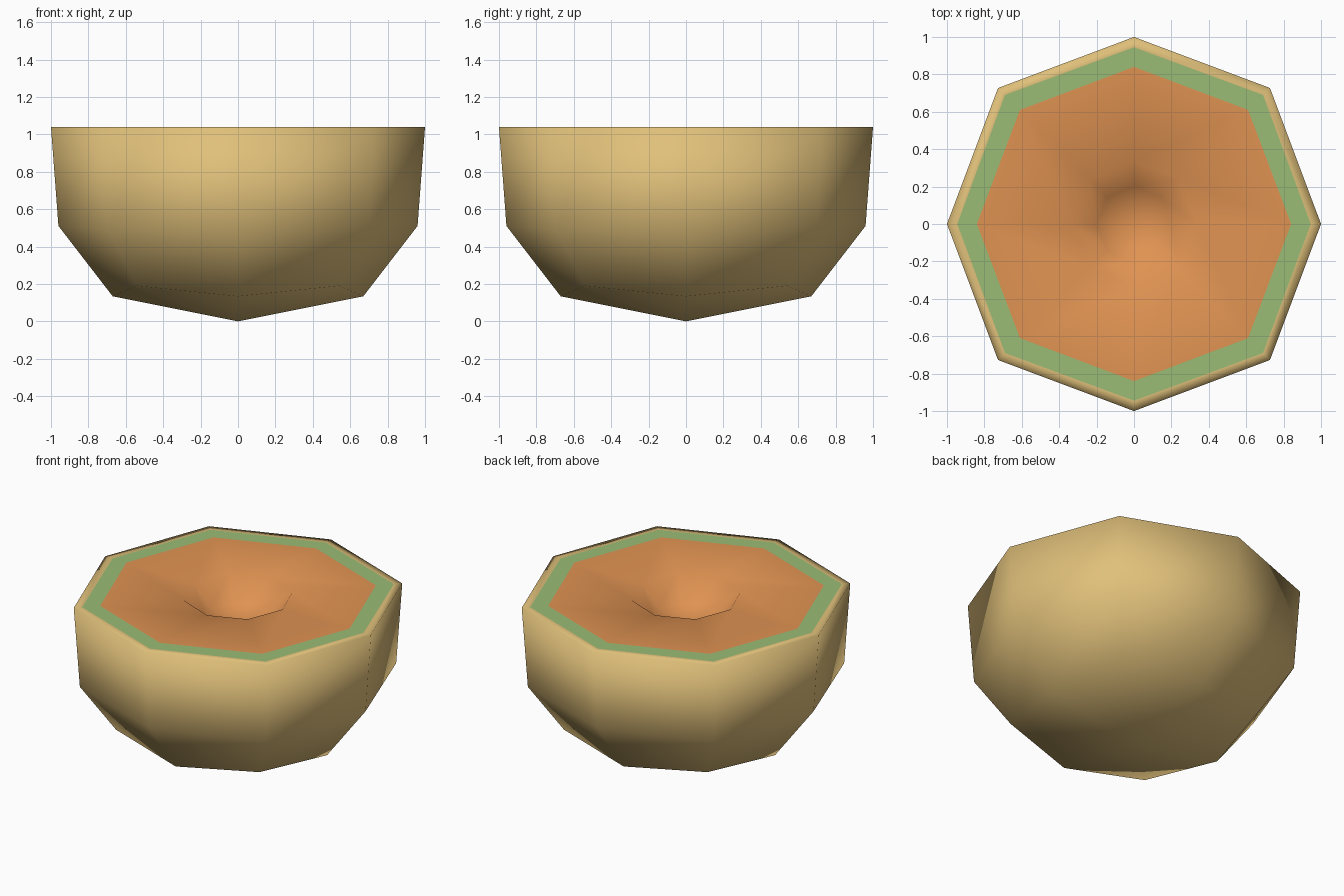
import bpy, bmesh, math

if "Cube" in bpy.data.objects:
    bpy.data.objects.remove(bpy.data.objects["Cube"])

def srgb(r, g, b):
    lin = lambda c: ((c / 255 + 0.055) / 1.055) ** 2.4
    return (lin(r), lin(g), lin(b), 1)

def material(name, rgb):
    m = bpy.data.materials.new(name)
    m.diffuse_color = srgb(*rgb)
    m.use_nodes = True
    m.node_tree.nodes["Principled BSDF"].inputs["Base Color"].default_value = m.diffuse_color
    return m

mats = [material("tan_rind", (224, 192, 122)),
        material("green_rind", (155, 188, 117)),
        material("orange_flesh", (224, 147, 82))]

# Rings from the bottom outwards, over the rim and into the seed hollow:
# (axis radius, axis z, diagonal x and y, diagonal z, material of the band below)
RINGS = [(0.67, 0.134, 0.54, 0.19, 0),
         (0.96, 0.51, 0.70, 0.50, 0),
         (1.00, 1.04, 0.727, 1.04, 0),
         (0.945, 1.04, 0.69, 1.04, 0),
         (0.84, 1.04, 0.61, 1.04, 1),
         (0.335, 1.035, 0.24, 1.035, 2),
         (0.20, 0.90, 0.143, 0.90, 2)]

bm = bmesh.new()

def ring(r, z, d, dz):
    verts = []
    for i in range(8):
        a = i * math.pi / 4
        rad, h = (r, z) if i % 2 == 0 else (d * math.sqrt(2), dz)
        verts.append(bm.verts.new((rad * math.cos(a), rad * math.sin(a), h)))
    return verts

def face(verts, mat):
    f = bm.faces.new(verts)
    f.material_index = mat
    f.smooth = True

rings = [ring(*r[:4]) for r in RINGS]

# Rind wall, rim, green band, flesh and hollow wall
for k in range(1, len(rings)):
    a, b = rings[k - 1], rings[k]
    for i in range(8):
        j = (i + 1) % 8
        face((a[i], a[j], b[j], b[i]), RINGS[k][4])

# Closed underside and hollow floor
bottom = bm.verts.new((0, 0, 0))
floor = bm.verts.new((0, 0, 0.85))
for i in range(8):
    j = (i + 1) % 8
    face((bottom, rings[0][j], rings[0][i]), 0)
    face((floor, rings[-1][i], rings[-1][j]), 2)

bmesh.ops.recalc_face_normals(bm, faces=bm.faces)
mesh = bpy.data.meshes.new("melon_half")
bm.to_mesh(mesh)
bm.free()
for m in mats:
    mesh.materials.append(m)
bpy.context.collection.objects.link(bpy.data.objects.new("melon_half", mesh))
